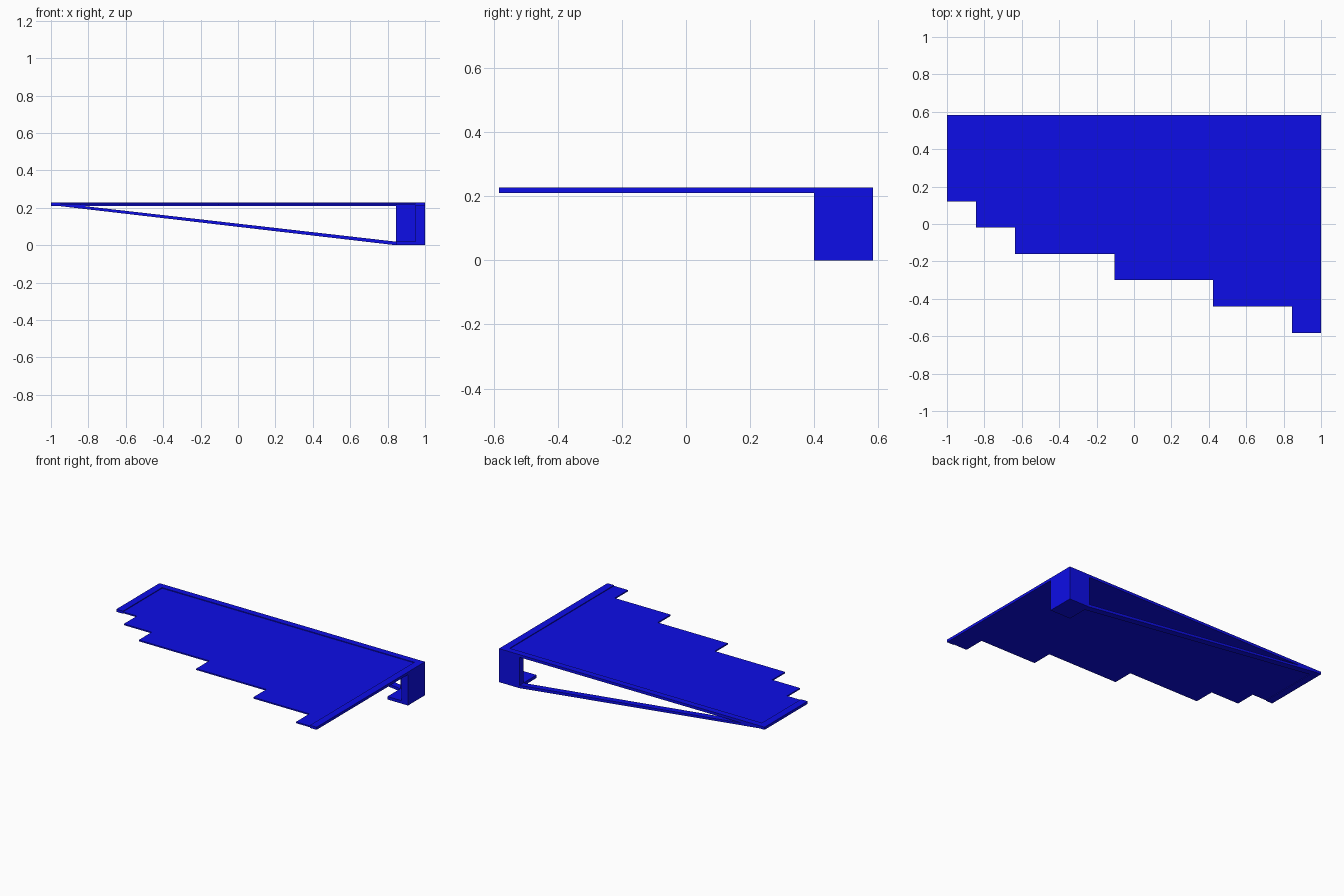
import bpy, bmesh
from mathutils import Vector

if "Cube" in bpy.data.objects:
    bpy.data.objects.remove(bpy.data.objects["Cube"])

blue = bpy.data.materials.new("blue")
blue.diffuse_color = (0.004, 0.004, 0.8, 1)
blue.use_nodes = True
blue.node_tree.nodes["Principled BSDF"].inputs["Base Color"].default_value = blue.diffuse_color


def prism(name, profile, offset):
    """Extrude a flat 3D outline along an offset vector."""
    bm = bmesh.new()
    face = bm.faces.new([bm.verts.new(p) for p in profile])
    ext = bmesh.ops.extrude_face_region(bm, geom=[face], use_keep_orig=True)
    verts = [g for g in ext["geom"] if isinstance(g, bmesh.types.BMVert)]
    bmesh.ops.translate(bm, verts=verts, vec=Vector(offset))
    bmesh.ops.recalc_face_normals(bm, faces=bm.faces)
    me = bpy.data.meshes.new(name)
    bm.to_mesh(me)
    bm.free()
    me.materials.append(blue)
    ob = bpy.data.objects.new(name, me)
    bpy.context.collection.objects.link(ob)
    return ob


def slab(name, outline, z0, z1):
    return prism(name, [(x, y, z0) for x, y in outline], (0, 0, z1 - z0))


B = 0.583          # back / front extent
IX, IY = 0.95, 0.54  # inner edges of the rim
PX, PY = 0.845, 0.40  # post extents
Z0, Z1 = 0.21, 0.228  # rim underside and top

# stepped deck panel, thinner than the rim
steps = [(-IX, -0.845, 0.12), (-0.845, -0.635, -0.02), (-0.635, -0.105, -0.16),
         (-0.105, 0.423, -0.30), (0.423, PX, -0.44), (PX, IX, -B)]
outline = [(-IX, IY)]
for xa, xb, y in steps:
    outline += [(xa, y), (xb, y)]
outline.append((IX, IY))
slab("deck_panel", outline, 0.214, 0.223)

# raised rim along left, back and right edges
slab("deck_rim", [(-1, 0.12), (-IX, 0.12), (-IX, IY), (IX, IY),
                  (IX, -B), (1, -B), (1, B), (-1, B)], Z0, Z1)

# L-shaped corner post with foot plate
slab("corner_post", [(PX, IY), (IX, IY), (IX, PY), (1, PY), (1, B), (PX, B)], 0.02, Z0)
slab("foot_plate", [(PX, PY), (1, PY), (1, B), (PX, B)], 0, 0.02)

# diagonal strut from foot to the far end of the rim
prism("diagonal_strut", [(PX, IY, 0), (PX, IY, 0.019), (-0.83, IY, Z0), (-0.96, IY, Z0)],
      (0, B - IY, 0))
